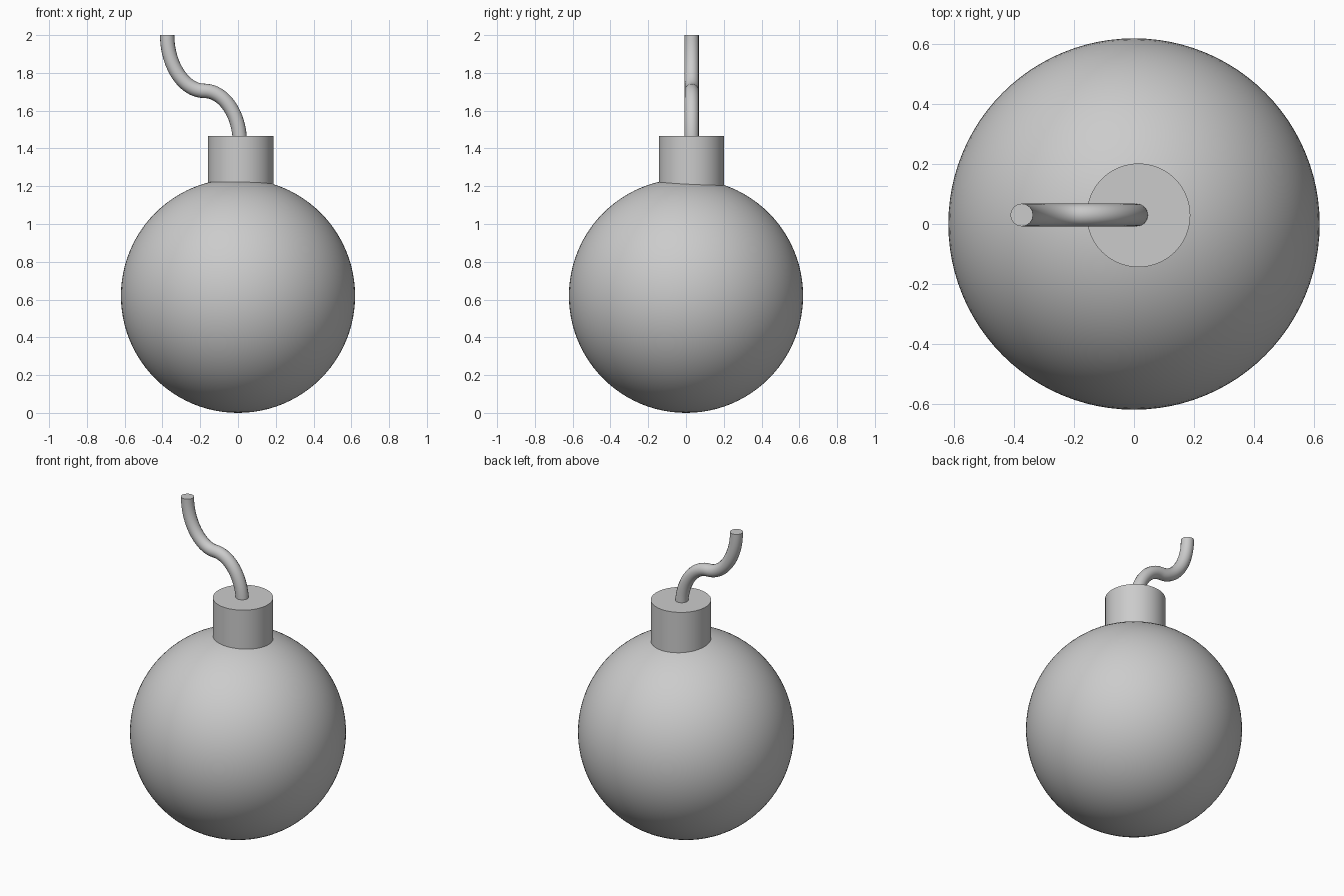
import bpy
from math import radians

if "Cube" in bpy.data.objects:
    bpy.data.objects.remove(bpy.data.objects["Cube"])


def smooth(name):
    ob = bpy.context.object
    ob.name = name
    bpy.ops.object.shade_smooth_by_angle(angle=radians(40))
    return ob


# round body
bpy.ops.mesh.primitive_uv_sphere_add(segments=96, ring_count=48, radius=0.62, location=(0, 0, 0.62))
smooth("round_body")

# collar, sunk into the top of the body
top, bottom = 1.465, 1.17
bpy.ops.mesh.primitive_cylinder_add(vertices=64, radius=0.173, depth=top - bottom,
                                    location=(0.015, 0.029, (top + bottom) / 2))
smooth("collar")

# fuse: S-shaped tube, control points as (x, z) with handle offsets
curve = bpy.data.curves.new("fuse", 'CURVE')
curve.dimensions = '3D'
curve.bevel_depth = 0.038
curve.bevel_resolution = 6
curve.resolution_u = 20
curve.use_fill_caps = True
spline = curve.splines.new('BEZIER')
path = [((0.01, 1.43), (0, 0.15)),
        ((-0.18, 1.705), (-0.105, 0)),
        ((-0.375, 2.0), (0, 0.16))]
spline.bezier_points.add(len(path) - 1)
for bp, ((x, z), (hx, hz)) in zip(spline.bezier_points, path):
    bp.handle_left_type = bp.handle_right_type = 'FREE'
    bp.co = (x, 0.03, z)
    bp.handle_left = (x - hx, 0.03, z - hz)
    bp.handle_right = (x + hx, 0.03, z + hz)
fuse = bpy.data.objects.new("fuse", curve)
bpy.context.collection.objects.link(fuse)
bpy.ops.object.select_all(action='DESELECT')
fuse.select_set(True)
bpy.context.view_layer.objects.active = fuse
bpy.ops.object.convert(target='MESH')
smooth("fuse")
